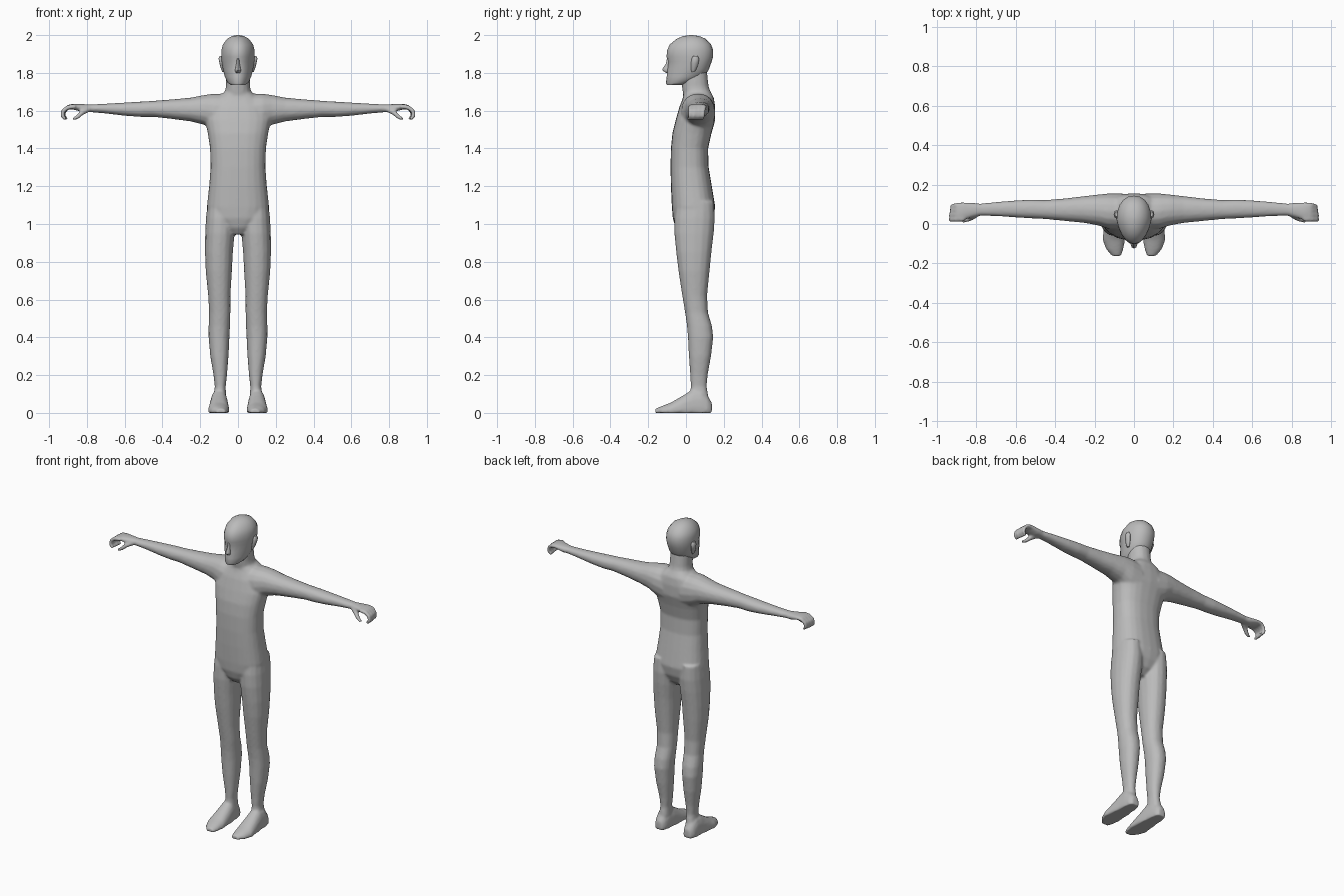
import bpy, bmesh, math
from mathutils import Vector

skin = bpy.data.materials.new("plain grey")
skin.diffuse_color = (0.5, 0.5, 0.5, 1)


def build(name, rings):
    """Skin a closed tube over a list of vertex rings."""
    bm = bmesh.new()
    loops = [[bm.verts.new(p) for p in ring] for ring in rings]
    n = len(loops[0])
    for a, b in zip(loops, loops[1:]):
        for i in range(n):
            j = (i + 1) % n
            bm.faces.new((a[i], a[j], b[j], b[i]))
    bm.faces.new(loops[0])
    bm.faces.new(loops[-1])
    bmesh.ops.recalc_face_normals(bm, faces=bm.faces)
    me = bpy.data.meshes.new(name)
    bm.to_mesh(me)
    bm.free()
    me.materials.append(skin)
    ob = bpy.data.objects.new(name, me)
    bpy.context.collection.objects.link(ob)
    return ob


def loft(name, axis, sections, n=16, side=1, power=0.9, egg=0.0, floor=False):
    """Sections are (position, a0, a1, b0, b1) across the given axis."""
    rings = []
    for t, a0, a1, b0, b1 in sections:
        ring = []
        for i in range(n):
            w = 2 * math.pi * i / n
            c, s = math.cos(w), math.sin(w)
            c = math.copysign(abs(c) ** power, c)
            s = math.copysign(abs(s) ** power, s)
            c *= 1 - egg * max(0, -s)
            p = [(a0 + a1) / 2 + c * (a1 - a0) / 2, (b0 + b1) / 2 + s * (b1 - b0) / 2]
            p.insert(axis, t)
            if floor:
                p[2] = max(p[2], 0)
            ring.append((p[0] * side, p[1], p[2]))
        rings.append(ring)
    return build(name, rings)


def finger(name, path, side, n=8):
    """Path points are (x, y, z, half width in y, thickness), bent in the xz plane."""
    pts = [Vector(p[:3]) for p in path]
    rings = []
    for k, p in enumerate(path):
        d = (pts[min(k + 1, len(pts) - 1)] - pts[max(k - 1, 0)]).normalized()
        v = d.cross(Vector((0, 1, 0))).normalized()
        u = v.cross(d)
        ring = []
        for i in range(n):
            w = 2 * math.pi * i / n
            q = pts[k] + u * math.cos(w) * p[3] + v * math.sin(w) * p[4]
            ring.append((q.x * side, q.y, q.z))
        rings.append(ring)
    return build(name, rings)


parts = []

# Torso and pelvis
parts.append(loft("torso", 2, [
    (0.945, -0.04, 0.04, -0.03, 0.08), (0.98, -0.09, 0.09, -0.055, 0.12),
    (1.03, -0.15, 0.15, -0.07, 0.145), (1.09, -0.165, 0.165, -0.075, 0.155),
    (1.2, -0.153, 0.153, -0.08, 0.137), (1.3, -0.145, 0.145, -0.082, 0.12),
    (1.4, -0.148, 0.148, -0.08, 0.117), (1.48, -0.16, 0.16, -0.072, 0.135),
    (1.55, -0.175, 0.175, -0.055, 0.155), (1.62, -0.16, 0.16, -0.035, 0.155),
    (1.67, -0.11, 0.11, -0.015, 0.147), (1.7, -0.07, 0.07, -0.01, 0.13)], 24, power=0.8))

# Neck
parts.append(loft("neck", 2, [
    (1.62, -0.1, 0.1, -0.03, 0.14), (1.68, -0.073, 0.073, -0.015, 0.135),
    (1.73, -0.064, 0.064, -0.022, 0.12), (1.82, -0.062, 0.062, -0.03, 0.11)]))

for side in (1, -1):
    # Arm and palm
    parts.append(loft("arm", 0, [
        (0.06, -0.03, 0.155, 1.47, 1.69), (0.13, -0.025, 0.155, 1.495, 1.69),
        (0.18, -0.008, 0.15, 1.525, 1.683), (0.25, 0.005, 0.142, 1.543, 1.669),
        (0.35, 0.015, 0.13, 1.556, 1.66), (0.45, 0.025, 0.122, 1.567, 1.652),
        (0.52, 0.028, 0.124, 1.567, 1.648), (0.6, 0.033, 0.12, 1.573, 1.643),
        (0.7, 0.04, 0.112, 1.585, 1.637), (0.78, 0.042, 0.104, 1.592, 1.633),
        (0.82, 0.032, 0.108, 1.592, 1.635), (0.87, 0.018, 0.112, 1.605, 1.637),
        (0.895, 0.018, 0.112, 1.61, 1.633)], side=side))
    # Curled fingers
    for y0, reach in ((0.025, 0.004), (0.048, 0.004), (0.071, 0.0), (0.094, -0.003)):
        parts.append(finger("finger", [
            (0.86, y0, 1.622, 0.014, 0.013), (0.9, y0, 1.618, 0.014, 0.013),
            (0.923 + reach, y0 - 0.002, 1.598, 0.013, 0.012),
            (0.926 + reach, y0 - 0.005, 1.572, 0.012, 0.011),
            (0.908 + reach, y0 - 0.008, 1.553, 0.01, 0.009)], side))
    # Thumb
    parts.append(finger("thumb", [
        (0.79, 0.055, 1.607, 0.017, 0.014), (0.825, 0.033, 1.59, 0.017, 0.014),
        (0.85, 0.02, 1.567, 0.013, 0.012), (0.874, 0.015, 1.554, 0.01, 0.009)], side))
    # Leg
    parts.append(loft("leg", 2, [
        (0.08, 0.062, 0.13, 0.02, 0.12), (0.14, 0.065, 0.123, 0.025, 0.11),
        (0.2, 0.058, 0.13, 0.022, 0.115), (0.3, 0.05, 0.147, 0.015, 0.133),
        (0.4, 0.045, 0.156, 0.01, 0.145), (0.46, 0.042, 0.156, 0.005, 0.138),
        (0.53, 0.04, 0.153, -0.005, 0.117), (0.62, 0.04, 0.158, -0.02, 0.112),
        (0.75, 0.032, 0.171, -0.04, 0.125), (0.85, 0.027, 0.175, -0.052, 0.135),
        (0.95, 0.018, 0.174, -0.062, 0.147), (1.03, 0.015, 0.17, -0.062, 0.153),
        (1.12, 0.03, 0.16, -0.05, 0.148)], side=side))
    # Foot with flat sole
    parts.append(loft("foot", 1, [
        (0.137, 0.078, 0.125, -0.03, 0.055), (0.115, 0.064, 0.14, -0.05, 0.09),
        (0.08, 0.058, 0.145, -0.06, 0.125), (0.035, 0.053, 0.148, -0.06, 0.125),
        (-0.02, 0.048, 0.154, -0.05, 0.09), (-0.08, 0.045, 0.16, -0.04, 0.055),
        (-0.13, 0.053, 0.142, -0.03, 0.036), (-0.162, 0.064, 0.113, -0.02, 0.022)],
        side=side, floor=True))

# Fuse the limbs and torso into one smooth body
bpy.ops.object.select_all(action='DESELECT')
for ob in parts:
    ob.select_set(True)
body = parts[0]
bpy.context.view_layer.objects.active = body
bpy.ops.object.join()
body.name = "body"
fuse = body.modifiers.new("fuse", 'REMESH')
fuse.mode = 'VOXEL'
fuse.voxel_size = 0.007
fuse.use_smooth_shade = True
blend = body.modifiers.new("blend", 'SMOOTH')
blend.factor = 0.5
blend.iterations = 8

# Head, narrower towards the face
features = [loft("head", 2, [
    (1.735, -0.036, 0.036, -0.1, -0.025), (1.748, -0.055, 0.055, -0.106, 0.03),
    (1.78, -0.07, 0.07, -0.102, 0.098), (1.82, -0.08, 0.08, -0.1, 0.122),
    (1.86, -0.086, 0.086, -0.094, 0.136), (1.885, -0.088, 0.088, -0.103, 0.143),
    (1.92, -0.088, 0.088, -0.1, 0.144), (1.95, -0.08, 0.08, -0.086, 0.133),
    (1.98, -0.058, 0.058, -0.05, 0.105), (1.995, -0.032, 0.032, -0.015, 0.07),
    (2.0, -0.008, 0.008, 0.02, 0.036)], 20, egg=0.25)]

# Nose
features.append(loft("nose", 2, [
    (1.8, -0.012, 0.012, -0.106, -0.08), (1.812, -0.017, 0.017, -0.124, -0.08),
    (1.822, -0.014, 0.014, -0.124, -0.08), (1.85, -0.009, 0.009, -0.106, -0.08),
    (1.88, -0.007, 0.007, -0.1, -0.08)], 8))

# Ears
for side in (1, -1):
    features.append(loft("ear", 2, [
        (1.805, 0.07, 0.083, 0.03, 0.045), (1.82, 0.07, 0.09, 0.026, 0.055),
        (1.85, 0.072, 0.098, 0.026, 0.066), (1.875, 0.075, 0.103, 0.03, 0.07),
        (1.89, 0.078, 0.097, 0.038, 0.062)], 8, side))

bpy.ops.object.select_all(action='DESELECT')
for ob in features:
    ob.select_set(True)
bpy.context.view_layer.objects.active = features[0]
bpy.ops.object.shade_smooth_by_angle(angle=math.radians(50))
